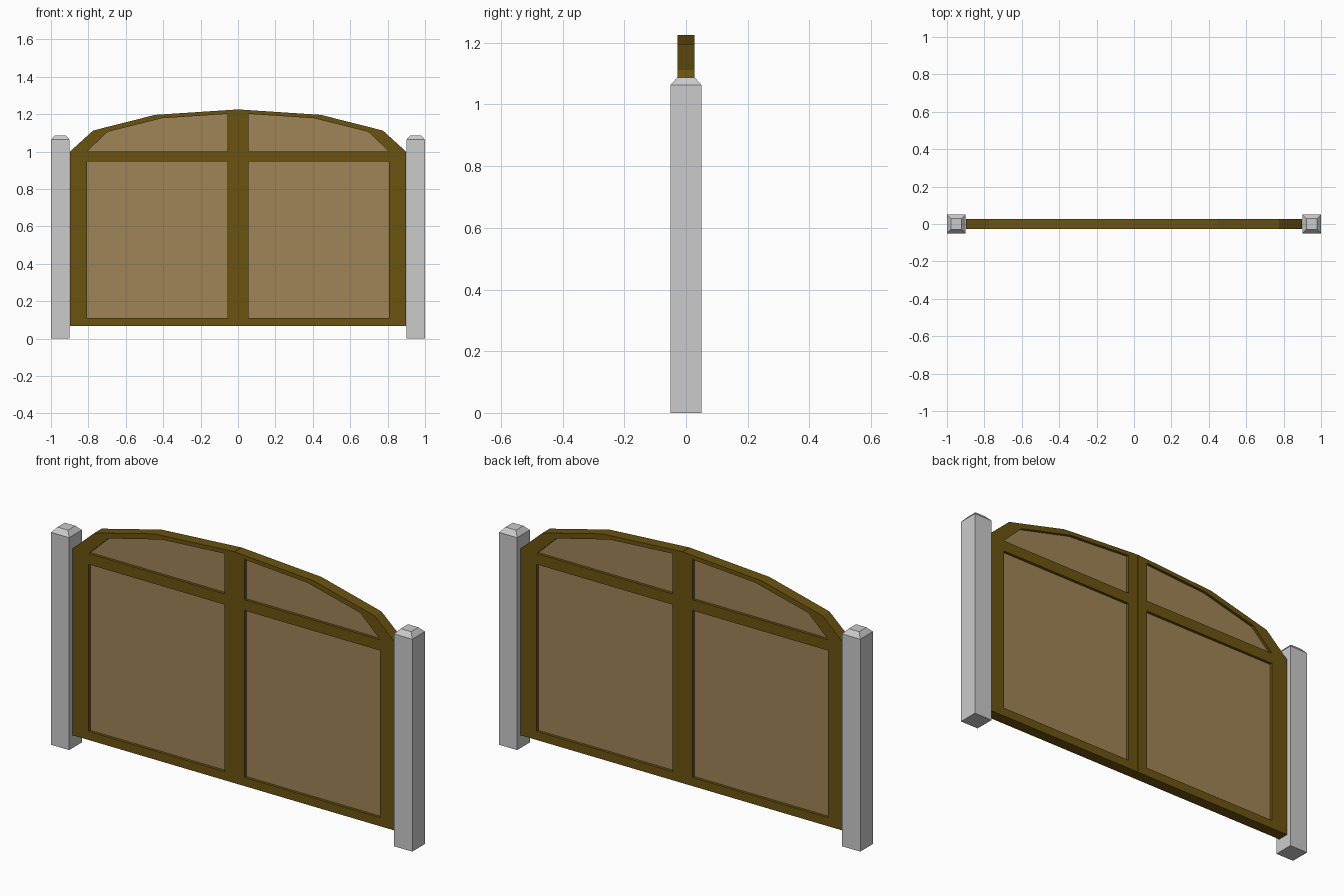
import bpy, bmesh
from mathutils import Matrix

if "Cube" in bpy.data.objects:
    bpy.data.objects.remove(bpy.data.objects["Cube"])


def material(name, rgb):
    m = bpy.data.materials.new(name)
    m.diffuse_color = (*rgb, 1)
    m.use_nodes = True
    m.node_tree.nodes["Principled BSDF"].inputs["Base Color"].default_value = m.diffuse_color
    return m


FRAME = material("dark_wood", (0.147, 0.087, 0.005))
PANEL = material("light_wood", (0.35, 0.233, 0.095))


def add_bmesh(name, bm, mat=None):
    bmesh.ops.remove_doubles(bm, verts=bm.verts, dist=1e-5)
    bmesh.ops.recalc_face_normals(bm, faces=bm.faces)
    for f in bm.faces:
        f.smooth = False
    me = bpy.data.meshes.new(name)
    bm.to_mesh(me)
    bm.free()
    if mat:
        me.materials.append(mat)
    ob = bpy.data.objects.new(name, me)
    bpy.context.collection.objects.link(ob)
    return ob


def slab(name, loops, half, side, mat):
    """Extrude x-z outlines (first is outer, others are holes) to y = +-half."""
    cu = bpy.data.curves.new(name + "_outline", 'CURVE')
    cu.dimensions, cu.fill_mode, cu.extrude = '2D', 'BOTH', half
    for pts in loops:
        sp = cu.splines.new('POLY')
        sp.points.add(len(pts) - 1)
        for p, (x, z) in zip(sp.points, pts):
            p.co = (side * x, z, 0, 1)
        sp.use_cyclic_u = True
    tmp = bpy.data.objects.new(name + "_outline", cu)
    me = tmp.to_mesh()
    bm = bmesh.new()
    bm.from_mesh(me)
    tmp.to_mesh_clear()
    bpy.data.objects.remove(tmp)
    bpy.data.curves.remove(cu)
    bm.transform(Matrix.Rotation(1.5707963, 4, 'X'))
    return add_bmesh(name, bm, mat)


# outlines of the right-hand leaf
outer = [(0.001, 0.067), (0.898, 0.067), (0.898, 1.0), (0.775, 1.112), (0.443, 1.196), (0.001, 1.225)]
lower = [(0.056, 0.11), (0.807, 0.11), (0.807, 0.946), (0.056, 0.946)]
upper = [(0.056, 1.0), (0.807, 1.0), (0.697, 1.105), (0.405, 1.178), (0.056, 1.201)]

for side, tag in ((1, "right"), (-1, "left")):
    # gate leaf: arched frame with two recessed panels
    slab("gate_frame_" + tag, [outer, lower, upper], 0.028, side, FRAME)
    slab("lower_panel_" + tag, [lower], 0.014, side, PANEL)
    slab("upper_panel_" + tag, [upper], 0.014, side, PANEL)

    # post with bevelled top
    bm = bmesh.new()
    rings = [[bm.verts.new((side * 0.95 + sx * r, sy * r, z))
              for sx, sy in ((-1, -1), (1, -1), (1, 1), (-1, 1))]
             for r, z in ((0.05, 0), (0.05, 1.063), (0.029, 1.087))]
    for a, b in zip(rings, rings[1:]):
        for i in range(4):
            j = (i + 1) % 4
            bm.faces.new((a[i], a[j], b[j], b[i]))
    bm.faces.new(rings[0][::-1])
    bm.faces.new(rings[-1])
    add_bmesh("post_" + tag, bm)
